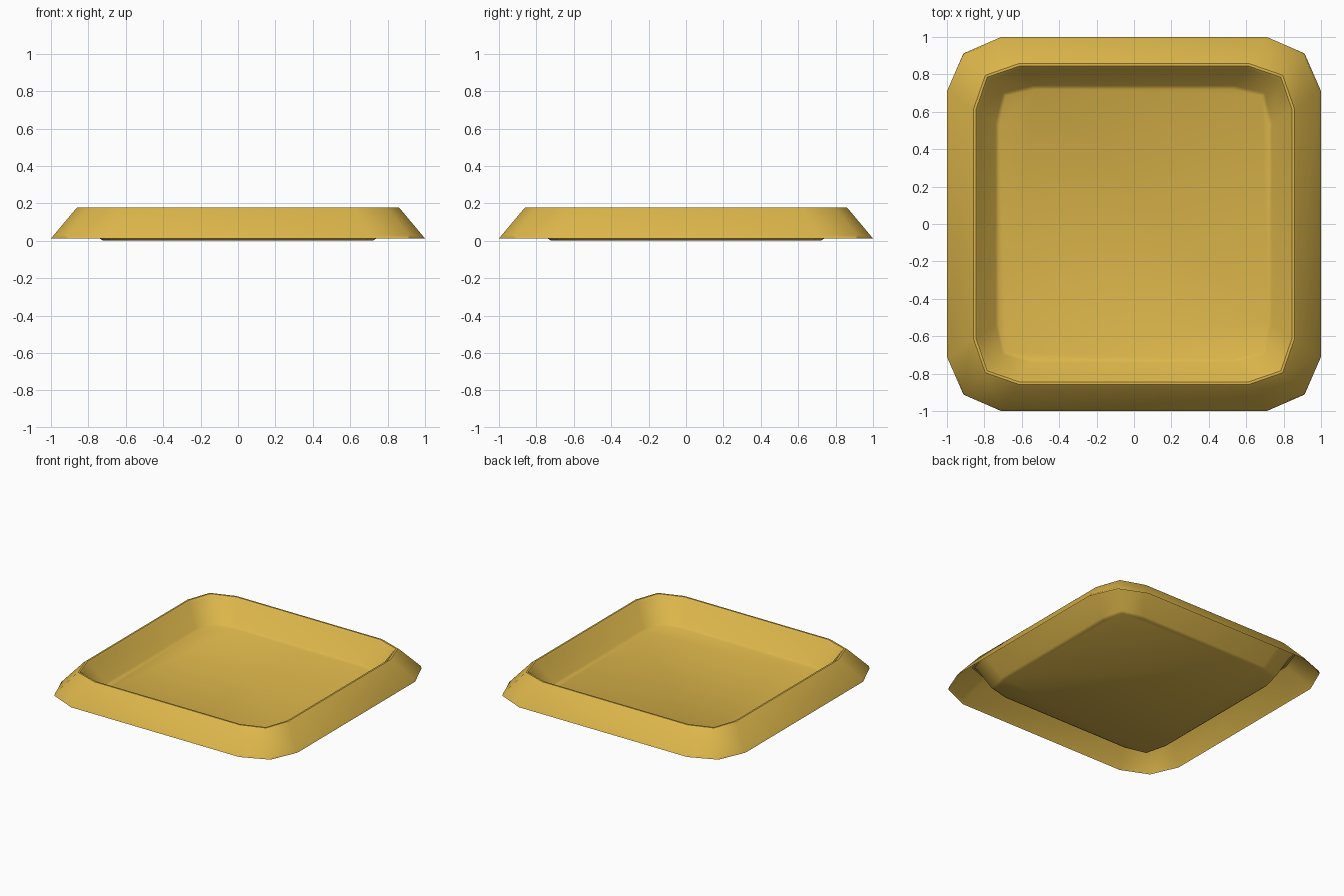
import bpy, bmesh, math

if "Cube" in bpy.data.objects:
    bpy.data.objects.remove(bpy.data.objects["Cube"])

# Cross-section rings from floor to skirt: side distance, corner distance, straight half length, height
RINGS = [
    (0.72, 0.685, 0.53, 0.0),
    (0.74, 0.70, 0.54, 0.012),
    (0.832, 0.772, 0.605, 0.165),
    (0.845, 0.785, 0.61, 0.178),
    (0.858, 0.795, 0.615, 0.178),
    (0.87, 0.805, 0.625, 0.167),
    (0.985, 0.91, 0.71, 0.03),
    (1.0, 0.912, 0.71, 0.012),
]


def ring(bm, side, corner, straight, z):
    """Square outline with two-facet corners, four-fold symmetric."""
    verts = []
    for q in range(4):
        c, s = round(math.cos(q * math.pi / 2)), round(math.sin(q * math.pi / 2))
        for x, y in ((side, straight), (corner, corner), (straight, side)):
            verts.append(bm.verts.new((x * c - y * s, x * s + y * c, z)))
    return verts


# Tray shell: floor, inner wall, rim and hollow outer skirt
bm = bmesh.new()
loops = [ring(bm, *r) for r in RINGS]
bm.faces.new(loops[0])
for a, b in zip(loops, loops[1:]):
    for i in range(12):
        j = (i + 1) % 12
        bm.faces.new((a[i], b[i], b[j], a[j]))

mesh = bpy.data.meshes.new("tray")
bm.to_mesh(mesh)
bm.free()
tray = bpy.data.objects.new("tray", mesh)
bpy.context.collection.objects.link(tray)

# Yellow finish
mat = bpy.data.materials.new("yellow")
mat.diffuse_color = (0.72, 0.47, 0.07, 1)
mat.use_nodes = True
mat.node_tree.nodes["Principled BSDF"].inputs["Base Color"].default_value = mat.diffuse_color
mesh.materials.append(mat)

# Soft rim and fillets, crisp corners
bpy.context.view_layer.objects.active = tray
tray.select_set(True)
bpy.ops.object.shade_smooth_by_angle(angle=math.radians(35))
